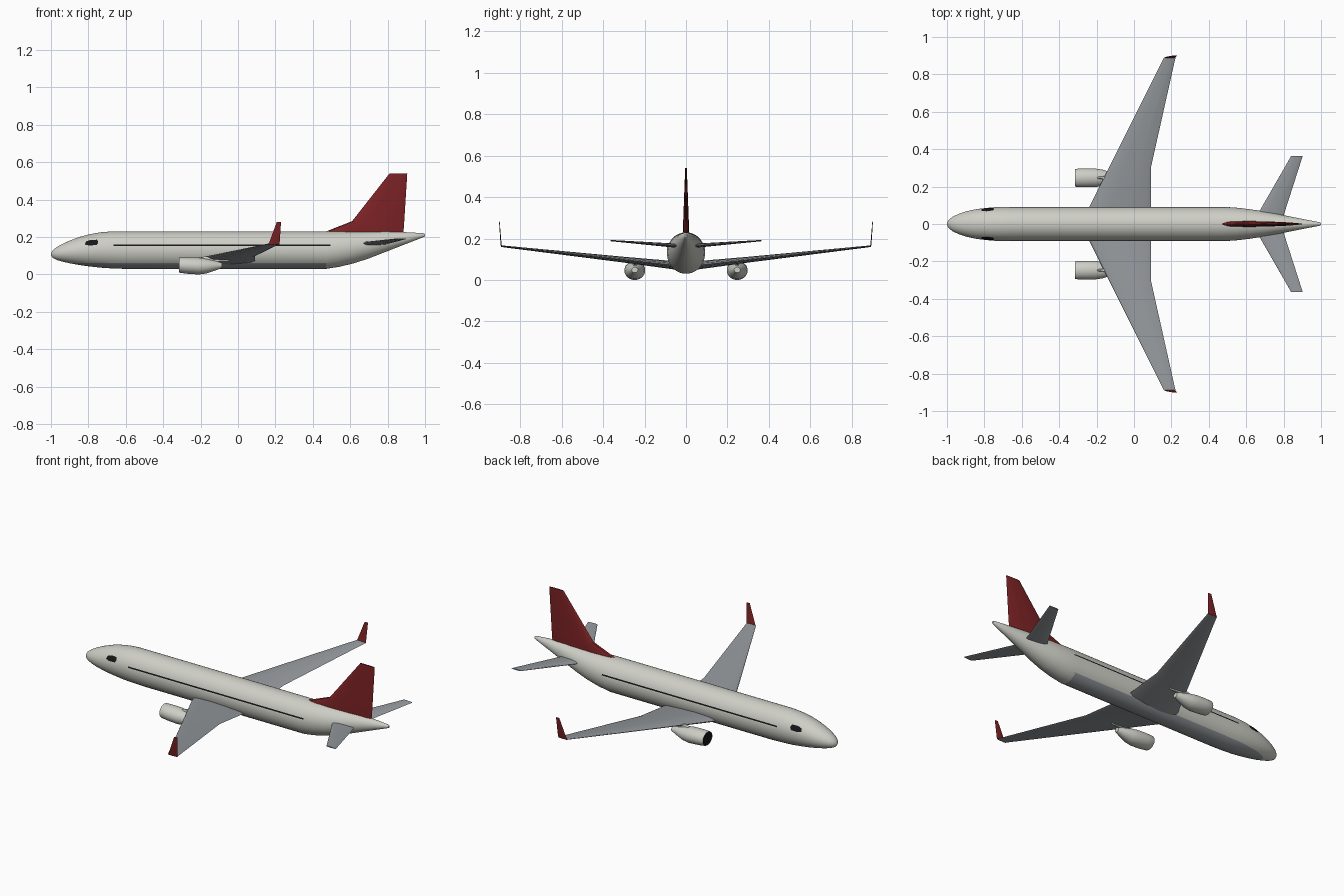
import bpy, bmesh, math

if "Cube" in bpy.data.objects:
    bpy.data.objects.remove(bpy.data.objects["Cube"])


def material(name, rgb):
    m = bpy.data.materials.new(name)
    m.diffuse_color = (*rgb, 1.0)
    m.use_nodes = True
    m.node_tree.nodes["Principled BSDF"].inputs["Base Color"].default_value = m.diffuse_color
    return m


WHITE = material("warm_white", (0.62, 0.62, 0.57))
GREY = material("wing_grey", (0.30, 0.32, 0.34))
RED = material("dark_red", (0.20, 0.016, 0.018))
BLACK = material("window_black", (0.008, 0.008, 0.008))


def finish(bm, name, mats, mirror=False, angle=30):
    """Turn a bmesh into a shaded object, optionally mirrored across y."""
    bmesh.ops.recalc_face_normals(bm, faces=bm.faces)
    me = bpy.data.meshes.new(name)
    bm.to_mesh(me)
    bm.free()
    for m in mats:
        me.materials.append(m)
    ob = bpy.data.objects.new(name, me)
    bpy.context.collection.objects.link(ob)
    bpy.ops.object.select_all(action='DESELECT')
    ob.select_set(True)
    bpy.context.view_layer.objects.active = ob
    bpy.ops.object.shade_smooth_by_angle(angle=math.radians(angle))
    if mirror:
        mod = ob.modifiers.new("mirror", 'MIRROR')
        mod.use_axis = (False, True, False)
        mod.use_mirror_merge = False
    return ob


def bridge(bm, rings):
    """Skin a list of closed rings and cap both ends; returns the caps."""
    rings = [[bm.verts.new(p) for p in r] for r in rings]
    n = len(rings[0])
    for a, b in zip(rings, rings[1:]):
        for i in range(n):
            j = (i + 1) % n
            bm.faces.new((a[i], a[j], b[j], b[i]))
    return bm.faces.new(rings[0]), bm.faces.new(rings[-1])


def tube(bm, rows, yc=0.0, sides=40):
    """Elliptic tube along x from rows of (x, bottom, top, half width)."""
    rings = []
    for x, lo, hi, w in rows:
        ring = []
        for i in range(sides):
            a = 2 * math.pi * i / sides
            ring.append((x, yc + w * math.cos(a),
                         (lo + hi) / 2 + (hi - lo) / 2 * math.sin(a)))
        rings.append(ring)
    return bridge(bm, rings)


# Aerofoil outline: (chord fraction, thickness fraction)
UPPER = [(0.03, 0.22), (0.12, 0.42), (0.35, 0.5), (0.65, 0.4), (0.93, 0.2)]
FOIL = [(0, 0)] + UPPER + [(1, 0)] + [(f, -h) for f, h in reversed(UPPER)]


def surface(name, sections, mat, upright=False, mirror=True):
    """Loft aerofoil sections of (leading x, trailing x, y, z, thickness)."""
    bm = bmesh.new()
    rings = []
    for le, te, y, z, t in sections:
        rings.append([(le + f * (te - le),
                       y + (h * t if upright else 0),
                       z + (0 if upright else h * t)) for f, h in FOIL])
    bridge(bm, rings)
    return finish(bm, name, [mat], mirror, 20)


# Fuselage stations: x, bottom, top, half width
BODY = [
    (-1.0, 0.102, 0.112, 0.005), (-0.99, 0.088, 0.130, 0.023),
    (-0.97, 0.078, 0.146, 0.039), (-0.94, 0.069, 0.163, 0.053),
    (-0.90, 0.060, 0.181, 0.067), (-0.85, 0.051, 0.200, 0.078),
    (-0.80, 0.044, 0.214, 0.085), (-0.74, 0.037, 0.225, 0.090),
    (-0.68, 0.033, 0.230, 0.092), (-0.60, 0.030, 0.230, 0.092),
    (0.47, 0.030, 0.230, 0.092), (0.54, 0.041, 0.230, 0.088),
    (0.62, 0.060, 0.230, 0.079), (0.70, 0.086, 0.230, 0.066),
    (0.80, 0.125, 0.230, 0.047), (0.90, 0.164, 0.226, 0.027),
    (0.99, 0.199, 0.221, 0.010), (1.0, 0.204, 0.217, 0.005)]

# Fuselage, with grey belly ending where the tail sweeps up
bm = bmesh.new()
tube(bm, BODY)
BELLY = 0.062
bmesh.ops.bisect_plane(bm, geom=bm.verts[:] + bm.edges[:] + bm.faces[:],
                       plane_co=(0, 0, BELLY), plane_no=(0, 0, 1))
for f in bm.faces:
    c = f.calc_center_median()
    f.material_index = int(c.z < BELLY and c.x < 0.48)
finish(bm, "fuselage", [WHITE, GREY], angle=40)


def skin_y(x, z):
    """Half width of the fuselage at a given x and height."""
    for a, b in zip(BODY, BODY[1:]):
        if a[0] <= x <= b[0]:
            k = (x - a[0]) / (b[0] - a[0])
            _, lo, hi, w = [p + (q - p) * k for p, q in zip(a, b)]
            s = (z - (lo + hi) / 2) / ((hi - lo) / 2)
            return w * math.sqrt(max(0, 1 - s * s))
    return 0


# Cabin window stripe
bm = bmesh.new()
prev = None
for i in range(25):
    x = -0.665 + 1.16 * i / 24
    cur = [bm.verts.new((x, skin_y(x, z) + 0.0015, z)) for z in (0.152, 0.160)]
    if prev:
        bm.faces.new((prev[0], cur[0], cur[1], prev[1]))
    prev = cur
finish(bm, "cabin_windows", [BLACK], mirror=True)

# Cockpit side windows: rounded patch following the skin
bm = bmesh.new()
outline = [(-0.036, -0.010), (-0.012, -0.015), (0.028, -0.012),
           (0.036, 0.002), (0.030, 0.016), (-0.005, 0.015), (-0.030, 0.007)]


def patch_vert(dx, dz):
    x, z = -0.783 + dx, 0.170 + dz
    return bm.verts.new((x, skin_y(x, z) + 0.002, z))


mid = patch_vert(0, 0)
inner = [patch_vert(x / 2, z / 2) for x, z in outline]
outer = [patch_vert(x, z) for x, z in outline]
for i in range(len(outline)):
    j = (i + 1) % len(outline)
    bm.faces.new((mid, inner[i], inner[j]))
    bm.faces.new((inner[i], outer[i], outer[j], inner[j]))
finish(bm, "cockpit_windows", [BLACK], mirror=True)

# Wings, winglets, tailplanes and fin
surface("wings", [(-0.27, 0.09, 0.03, 0.068, 0.042),
                  (-0.135, 0.09, 0.30, 0.098, 0.028),
                  (0.16, 0.222, 0.89, 0.163, 0.008)], GREY)
surface("winglets", [(0.16, 0.222, 0.889, 0.160, 0.006),
                     (0.167, 0.223, 0.892, 0.172, 0.005),
                     (0.208, 0.230, 0.900, 0.282, 0.003)], RED, upright=True)
surface("tailplanes", [(0.64, 0.79, 0.015, 0.163, 0.022),
                       (0.84, 0.902, 0.363, 0.190, 0.006)], GREY)
surface("tail_fin", [(0.40, 0.883, 0, 0.205, 0.032),
                     (0.47, 0.885, 0, 0.230, 0.031),
                     (0.61, 0.889, 0, 0.285, 0.027),
                     (0.81, 0.905, 0, 0.540, 0.008)],
        RED, upright=True, mirror=False)

# Engines with black intakes: x, bottom, top, half width
NACELLE = [(-0.314, 0.013, 0.088, 0.043), (-0.316, 0.011, 0.090, 0.045),
           (-0.310, 0.009, 0.091, 0.048), (-0.27, 0.004, 0.092, 0.050),
           (-0.21, 0.000, 0.090, 0.050), (-0.17, 0.005, 0.084, 0.044),
           (-0.12, 0.022, 0.073, 0.028), (-0.085, 0.035, 0.062, 0.015)]
bm = bmesh.new()
intake, _ = tube(bm, NACELLE, yc=0.247, sides=28)
intake.material_index = 1
finish(bm, "engines", [WHITE, BLACK], mirror=True, angle=40)

# Pylons joining engines to wings
surface("engine_pylons", [(-0.24, -0.05, 0.247, 0.070, 0.018),
                          (-0.18, -0.04, 0.247, 0.096, 0.016)],
        WHITE, upright=True)
